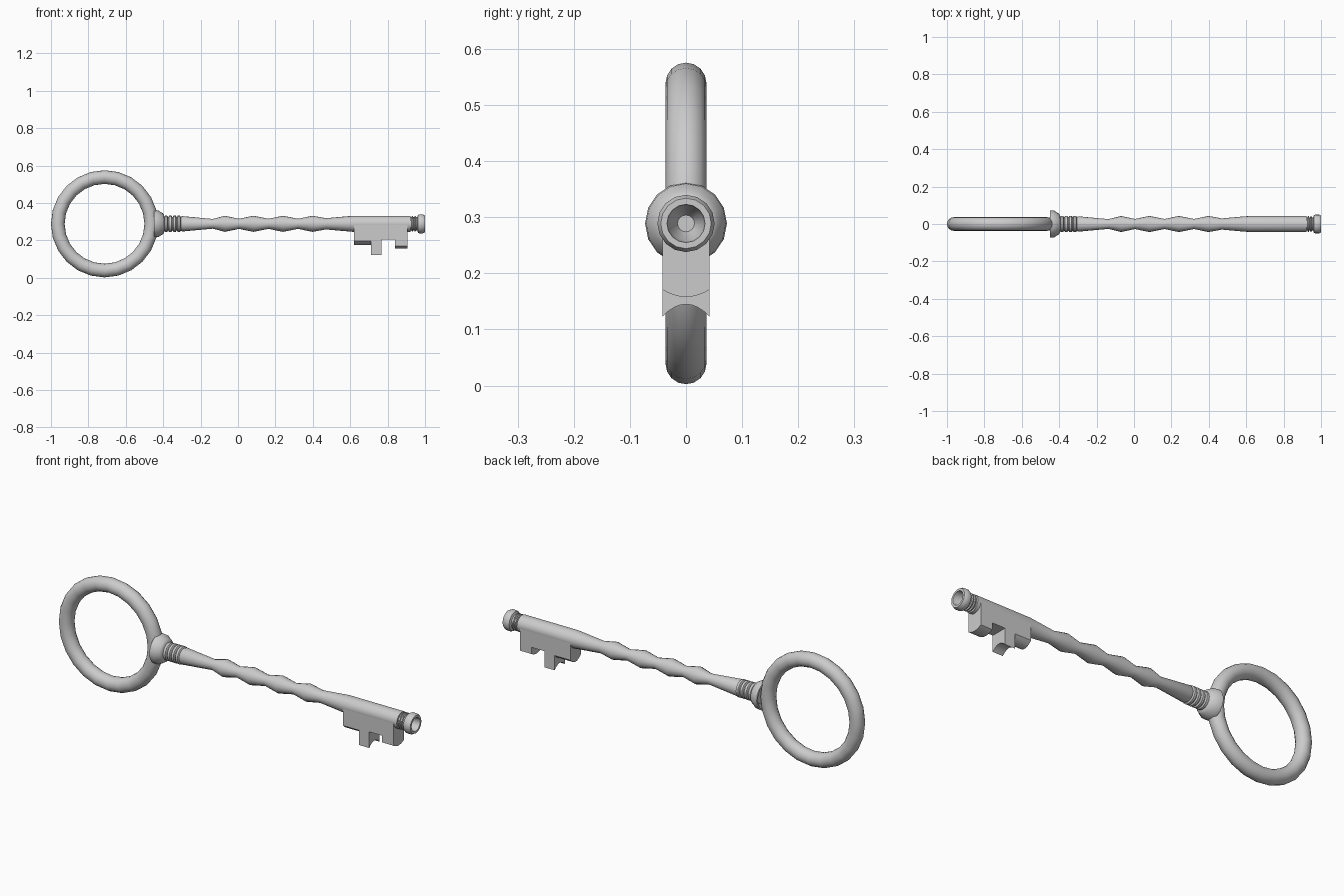
import bpy, bmesh, math

if "Cube" in bpy.data.objects:
    bpy.data.objects.remove(bpy.data.objects["Cube"])

AXIS_Z = 0.289


def finish(bm, name, angle=35):
    bmesh.ops.recalc_face_normals(bm, faces=bm.faces)
    me = bpy.data.meshes.new(name)
    bm.to_mesh(me)
    bm.free()
    ob = bpy.data.objects.new(name, me)
    bpy.context.collection.objects.link(ob)
    bpy.ops.object.select_all(action='DESELECT')
    ob.select_set(True)
    bpy.context.view_layer.objects.active = ob
    bpy.ops.object.shade_smooth_by_angle(angle=math.radians(angle))
    return ob


def lathe_x(name, profile, sides=16):
    """Turn (x, radius) points around the shaft axis."""
    bm = bmesh.new()
    rings = []
    for x, r in profile:
        n = 1 if r == 0 else sides
        rings.append([bm.verts.new((x, r * math.sin(2 * math.pi * i / sides),
                                    AXIS_Z + r * math.cos(2 * math.pi * i / sides)))
                      for i in range(n)])
    for a, b in zip(rings, rings[1:]):
        for i in range(sides):
            j = (i + 1) % sides
            if len(a) == 1:
                bm.faces.new((a[0], b[j], b[i]))
            elif len(b) == 1:
                bm.faces.new((a[i], a[j], b[0]))
            else:
                bm.faces.new((a[i], a[j], b[j], b[i]))
    return finish(bm, name)


def bit_block(name, x0, x1, edge_z, mid_z, half=0.042, steps=8):
    """Block hanging from the shaft, with a bottom arched across y."""
    outline = [(half, AXIS_Z), (-half, AXIS_Z)]
    for i in range(steps + 1):
        t = -1 + 2 * i / steps
        outline.append((half * t, mid_z + (edge_z - mid_z) * t * t))
    bm = bmesh.new()
    a = [bm.verts.new((x0, y, z)) for y, z in outline]
    b = [bm.verts.new((x1, y, z)) for y, z in outline]
    bm.faces.new(a)
    bm.faces.new(b)
    for i in range(len(a)):
        j = (i + 1) % len(a)
        bm.faces.new((a[i], a[j], b[j], b[i]))
    return finish(bm, name)


# Ring handle
bpy.ops.mesh.primitive_torus_add(
    major_radius=0.25, minor_radius=0.0365, major_segments=24, minor_segments=16,
    location=(-0.7135, 0, AXIS_Z), rotation=(math.pi / 2, 0, 0))
ring = bpy.context.object
ring.name = "ring_handle"
bpy.ops.object.shade_smooth_by_angle(angle=math.radians(35))

# Flared collar that cups the ring
lathe_x("collar", [(-0.43, 0), (-0.43, 0.045), (-0.45, 0.066), (-0.448, 0.073),
                   (-0.425, 0.071), (-0.413, 0.062), (-0.402, 0.057),
                   (-0.395, 0.046), (-0.39, 0)])

# Shaft: beads, wavy stem, barrel, grooves and the hollow lipped end
profile = [(-0.41, 0), (-0.41, 0.037)]
for i in range(4):
    x = -0.395 + i * 0.023
    profile += [(x, 0.037), (x + 0.004, 0.044), (x + 0.016, 0.044), (x + 0.02, 0.037)]
profile += [(-0.298, 0.041), (-0.135, 0.026), (-0.07, 0.043)]
for i in range(3):
    x = 0.005 + i * 0.158
    profile += [(x, 0.027), (x + 0.077, 0.043)]
profile += [(0.47, 0.03), (0.615, 0.043), (0.922, 0.043)]
for x in (0.922, 0.936):
    profile += [(x + 0.001, 0.036), (x + 0.006, 0.036), (x + 0.008, 0.042), (x + 0.013, 0.042)]
profile += [(0.951, 0.036), (0.958, 0.036), (0.962, 0.047), (0.97, 0.051), (0.988, 0.051),
            (1.0, 0.045), (1.0, 0.034), (0.97, 0.03), (0.94, 0.015), (0.94, 0)]
lathe_x("shaft", profile)

# Bit with its teeth: x range, bottom at the sides, bottom in the middle
for name, x0, x1, edge, mid in (
        ("bit_inner_tooth", 0.62, 0.71, 0.198, 0.175),
        ("bit_long_tooth", 0.71, 0.767, 0.123, 0.145),
        ("bit_web", 0.767, 0.84, 0.205, 0.205),
        ("bit_outer_tooth", 0.84, 0.905, 0.171, 0.158)):
    bit_block(name, x0, x1, edge, mid)
